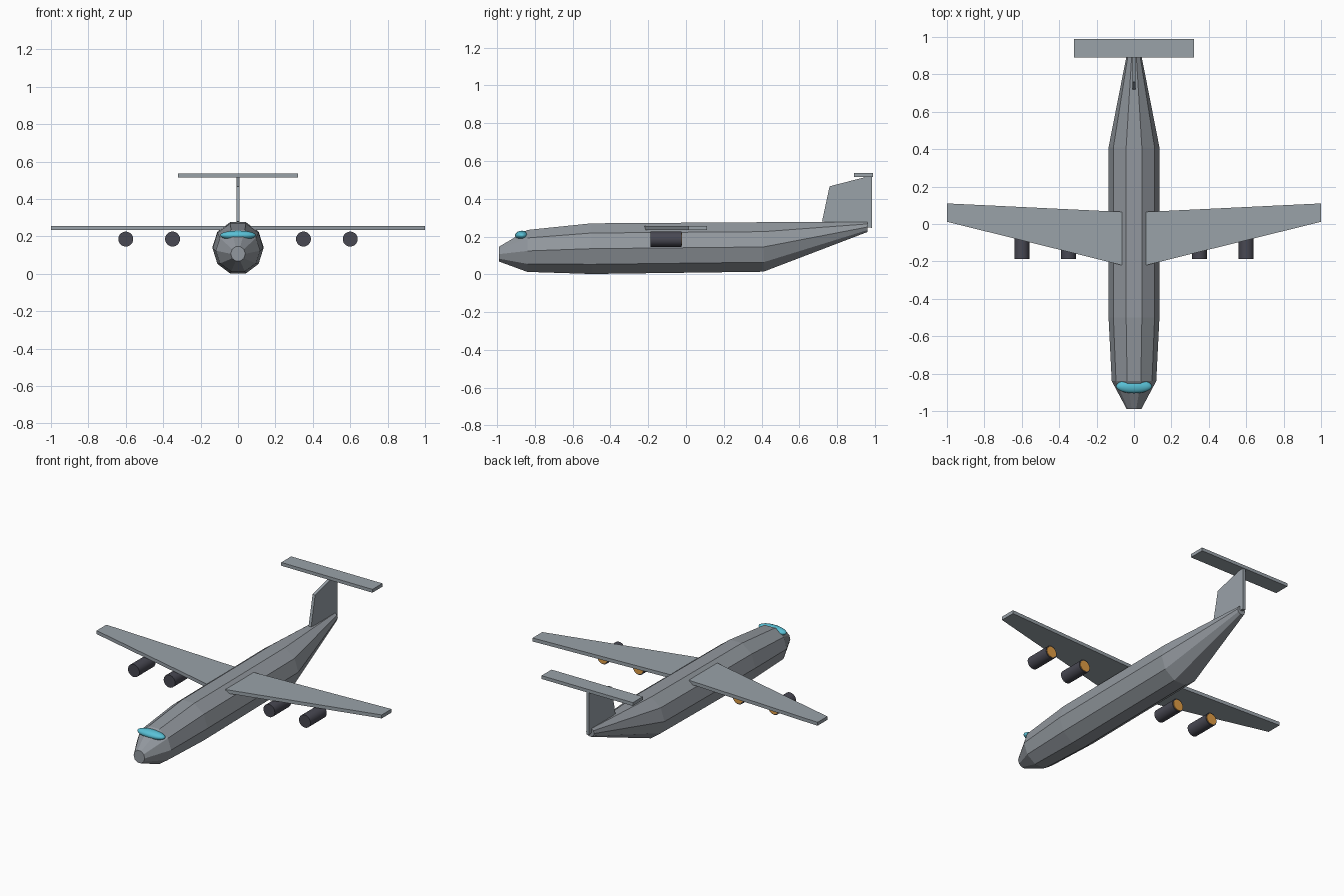
import bpy, bmesh, math
from mathutils import Matrix

if "Cube" in bpy.data.objects:
    bpy.data.objects.remove(bpy.data.objects["Cube"])


def material(name, rgb):
    m = bpy.data.materials.new(name)
    m.diffuse_color = (*rgb, 1)
    m.use_nodes = True
    m.node_tree.nodes["Principled BSDF"].inputs["Base Color"].default_value = m.diffuse_color
    return m


BODY = material("body grey", (0.29, 0.315, 0.345))
WING = material("wing grey", (0.32, 0.36, 0.395))
GLASS = material("cockpit cyan", (0.10, 0.53, 0.67))
ENGINE = material("engine dark grey", (0.065, 0.065, 0.085))
GLOW = material("exhaust orange", (0.75, 0.34, 0.06))


def finish(name, bm, mat):
    bmesh.ops.recalc_face_normals(bm, faces=bm.faces)
    me = bpy.data.meshes.new(name)
    bm.to_mesh(me)
    bm.free()
    me.materials.append(mat)
    ob = bpy.data.objects.new(name, me)
    bpy.context.collection.objects.link(ob)
    return ob


def prism(name, outline, offset, mat):
    """Flat outline extruded along an offset vector."""
    bm = bmesh.new()
    face = bm.faces.new([bm.verts.new(p) for p in outline])
    ext = bmesh.ops.extrude_face_region(bm, geom=[face])
    bmesh.ops.translate(bm, vec=offset, verts=[v for v in ext["geom"] if isinstance(v, bmesh.types.BMVert)])
    return finish(name, bm, mat)


def cylinder(name, x, z, r, y0, y1, mat):
    bm = bmesh.new()
    bmesh.ops.create_cone(bm, cap_ends=True, segments=24, radius1=r, radius2=r, depth=y1 - y0,
                          matrix=Matrix.Translation((x, (y0 + y1) / 2, z)) @ Matrix.Rotation(math.pi / 2, 4, 'X'))
    ob = finish(name, bm, mat)
    for p in ob.data.polygons:
        p.use_smooth = len(p.vertices) == 4
    ob.data.set_sharp_from_angle(angle=math.radians(30))
    return ob


# Fuselage: ten-sided loft through (y, half width, bottom z, top z)
stations = [(-0.99, 0.039, 0.068, 0.146), (-0.84, 0.119, 0.013, 0.235), (-0.5, 0.136, 0.002, 0.270),
            (0.41, 0.136, 0.014, 0.276), (0.96, 0.028, 0.224, 0.277)]
N = 10
bm = bmesh.new()
rings = []
for y, hw, lo, hi in stations:
    rz = (hi - lo) / 2 / math.sin(math.radians(72))
    rings.append([bm.verts.new((hw * math.cos(i * math.tau / N), y,
                                (lo + hi) / 2 + rz * math.sin(i * math.tau / N))) for i in range(N)])
for a, b in zip(rings, rings[1:]):
    for i in range(N):
        j = (i + 1) % N
        bm.faces.new((a[i], a[j], b[j], b[i]))
bm.faces.new(rings[0])
bm.faces.new(rings[-1])
finish("fuselage", bm, BODY)

# Cockpit window: flattened ellipsoid set into the nose
bm = bmesh.new()
bmesh.ops.create_uvsphere(bm, u_segments=24, v_segments=12, radius=1)
bmesh.ops.transform(bm, verts=bm.verts, matrix=Matrix.Translation((0, -0.868, 0.206))
                    @ Matrix.Diagonal((0.096, 0.037, 0.025, 1)))
window = finish("cockpit_window", bm, GLASS)
for p in window.data.polygons:
    p.use_smooth = True

# Wings and underslung engines on both sides
for s, side in ((-1, "left"), (1, "right")):
    prism(side + "_wing", [(s * 0.065, -0.22, 0.235), (s * 1.0, 0.012, 0.235),
                           (s * 1.0, 0.11, 0.235), (s * 0.065, 0.065, 0.235)], (0, 0, 0.022), WING)
    for x, place in ((0.35, "inner"), (0.6, "outer")):
        cylinder(f"{side}_{place}_engine", s * x, 0.186, 0.04, -0.188, -0.025, ENGINE)
        cylinder(f"{side}_{place}_exhaust", s * x, 0.186, 0.034, -0.028, -0.021, GLOW)

# T-tail
prism("tail_fin", [(-0.009, 0.72, 0.28), (-0.009, 0.76, 0.466), (-0.009, 0.985, 0.524),
                   (-0.009, 0.985, 0.246)], (0.018, 0, 0), WING)
prism("tailplane", [(-0.32, 0.89, 0.515), (0.32, 0.89, 0.515), (0.32, 0.99, 0.515),
                    (-0.32, 0.99, 0.515)], (0, 0, 0.021), WING)
